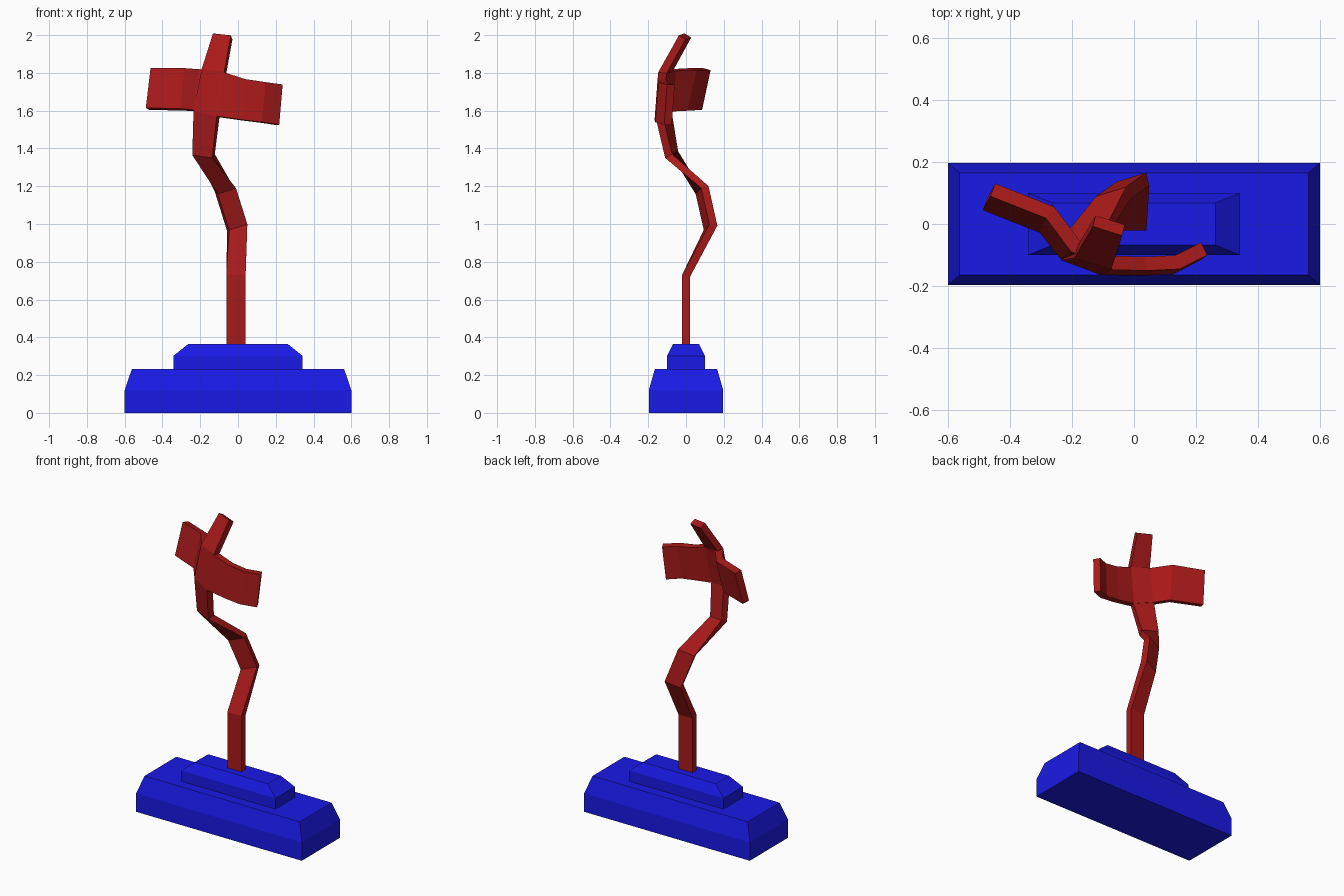
import bpy, bmesh
from mathutils import Vector

if "Cube" in bpy.data.objects:
    bpy.data.objects.remove(bpy.data.objects["Cube"])


def material(name, rgb):
    m = bpy.data.materials.new(name)
    m.diffuse_color = (*rgb, 1)
    m.use_nodes = True
    m.node_tree.nodes["Principled BSDF"].inputs["Base Color"].default_value = m.diffuse_color
    return m


BLUE = material("blue", (0.01, 0.01, 0.8))
RED = material("red", (0.4, 0.01, 0.01))


def loft(name, rings, mat):
    """Join four-cornered rings into a closed solid."""
    bm = bmesh.new()
    rows = [[bm.verts.new(p) for p in ring] for ring in rings]
    for a, b in zip(rows, rows[1:]):
        for i in range(4):
            j = (i + 1) % 4
            bm.faces.new((a[i], a[j], b[j], b[i]))
    bm.faces.new(rows[0])
    bm.faces.new(rows[-1])
    bmesh.ops.recalc_face_normals(bm, faces=bm.faces)
    mesh = bpy.data.meshes.new(name)
    bm.to_mesh(mesh)
    bm.free()
    mesh.materials.append(mat)
    bpy.context.collection.objects.link(bpy.data.objects.new(name, mesh))


def plinth(name, levels):
    """Stepped block from (half x, half y, z) levels."""
    loft(name, [[(sx * x, sy * y, z) for sx, sy in ((-1, -1), (1, -1), (1, 1), (-1, 1))]
                for x, y, z in levels], BLUE)


def ribbon(name, stations, thick):
    """Bent flat bar from pairs of edge points, thickened along its normal."""
    st = [(Vector(a), Vector(b)) for a, b in stations]
    mid = [(a + b) / 2 for a, b in st]
    rings = []
    for i, (a, b) in enumerate(st):
        t_in = (mid[i] - mid[max(i - 1, 0)]).normalized()
        t_out = (mid[min(i + 1, len(mid) - 1)] - mid[i]).normalized()
        n = (b - a).cross(t_in + t_out).normalized()
        # widen the mitre at bends so the bar keeps its thickness
        flat = n.cross(t_in or t_out).length if t_in.length else 1
        h = n * thick / 2 / max(flat, 0.7)
        rings.append([a - h, b - h, b + h, a + h])
    loft(name, rings, RED)


# Stepped base
plinth("base_lower", [(0.6, 0.197, 0), (0.6, 0.197, 0.12), (0.562, 0.165, 0.232)])
plinth("base_upper", [(0.342, 0.1, 0.22), (0.342, 0.1, 0.302), (0.263, 0.068, 0.365)])

# Crooked upright: left and right edge points from bottom to top
ribbon("post", [
    ((-0.062, 0, 0.36), (0.04, 0, 0.36)),
    ((-0.062, 0, 0.725), (0.04, 0, 0.725)),
    ((-0.052, 0.115, 0.965), (0.044, 0.145, 0.995)),
    ((-0.115, 0.07, 1.165), (-0.018, 0.1, 1.195)),
    ((-0.235, -0.06, 1.375), (-0.13, -0.092, 1.36)),
    ((-0.228, -0.097, 1.60), (-0.105, -0.142, 1.568)),
    ((-0.187, -0.09, 1.815), (-0.068, -0.125, 1.80)),
    ((-0.128, 0.01, 1.998), (-0.034, -0.02, 1.988)),
], 0.042)

# Curved crossbar: top and bottom edge points from left to right
ribbon("crossbar", [
    ((-0.455, 0.11, 1.82), (-0.48, 0.065, 1.61)),
    ((-0.27, 0.037, 1.82), (-0.29, -0.01, 1.605)),
    ((-0.19, -0.07, 1.815), (-0.225, -0.093, 1.60)),
    ((-0.068, -0.125, 1.80), (-0.105, -0.142, 1.568)),
    ((0.04, -0.128, 1.765), (0.02, -0.144, 1.55)),
    ((0.14, -0.123, 1.75), (0.12, -0.14, 1.538)),
    ((0.226, -0.08, 1.738), (0.208, -0.095, 1.525)),
], 0.045)
